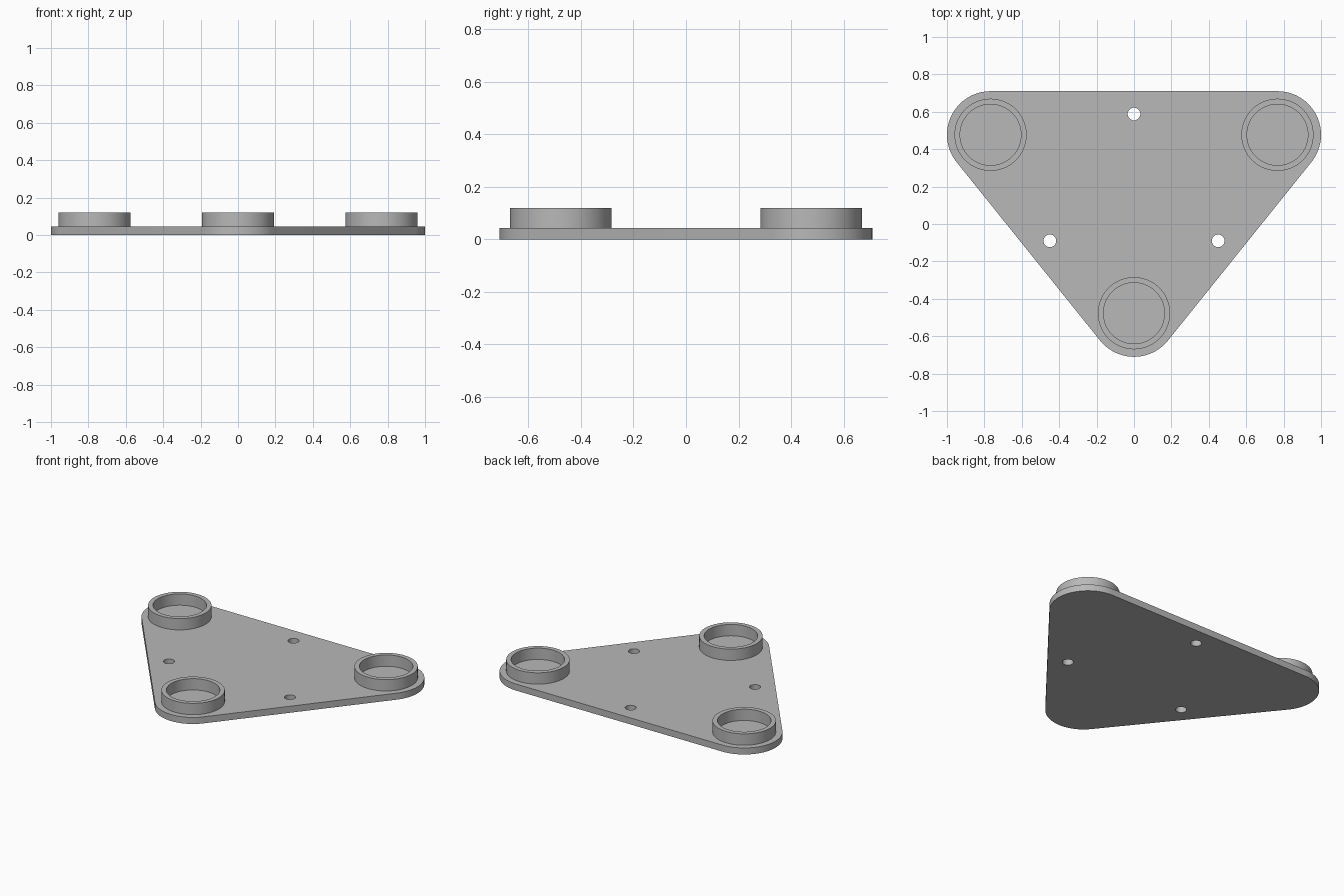
import bpy, bmesh, math
from mathutils import Vector

cube = bpy.data.objects.get("Cube")
if cube:
    bpy.data.objects.remove(cube, do_unlink=True)

PLATE_TOP, RING_TOP = 0.044, 0.12
CORNER_R, RING_OUTER, RING_INNER, HOLE_R = 0.233, 0.193, 0.163, 0.034
# Corner centres, counter-clockwise from the front one
CORNERS = [Vector((0, -0.477)), Vector((0.767, 0.477)), Vector((-0.767, 0.477))]
HOLES = [Vector((0, 0.588)), Vector((0.45, -0.09)), Vector((-0.45, -0.09))]

grey = bpy.data.materials.new("plain_grey")
grey.use_nodes = True
colour = (0.48, 0.48, 0.48, 1)
grey.diffuse_color = colour
grey.node_tree.nodes["Principled BSDF"].inputs["Base Color"].default_value = colour


def arc(centre, radius, start, sweep, steps):
    """Points along an arc, including both ends."""
    return [centre + radius * Vector((math.cos(a), math.sin(a)))
            for a in (start + sweep * i / steps for i in range(steps + 1))]


def circle(centre, radius, steps):
    return arc(centre, radius, 0, math.tau, steps)[:-1]


def rounded_outline(centres, radius):
    """Straight tangents joined by an arc round each centre."""
    points = []
    for i, c in enumerate(centres):
        before = c - centres[i - 1]
        after = centres[(i + 1) % len(centres)] - c
        start = math.atan2(-before.x, before.y)
        end = math.atan2(-after.x, after.y)
        points += arc(c, radius, start, (end - start) % math.tau, 32)
    return points


def slab(name, loops, bottom, top):
    """Solid between two heights; the first loop is the rim, the rest are holes."""
    bm = bmesh.new()
    edges = []
    for loop in loops:
        verts = [bm.verts.new((p.x, p.y, bottom)) for p in loop]
        edges += [bm.edges.new((v, verts[i - 1])) for i, v in enumerate(verts)]
    bmesh.ops.triangle_fill(bm, edges=edges, use_beauty=True, normal=(0, 0, -1))
    grown = bmesh.ops.extrude_face_region(bm, geom=bm.faces[:], use_keep_orig=True)
    moved = [g for g in grown["geom"] if isinstance(g, bmesh.types.BMVert)]
    bmesh.ops.translate(bm, verts=moved, vec=(0, 0, top - bottom))
    bmesh.ops.recalc_face_normals(bm, faces=bm.faces[:])
    mesh = bpy.data.meshes.new(name)
    bm.to_mesh(mesh)
    bm.free()
    mesh.materials.append(grey)
    obj = bpy.data.objects.new(name, mesh)
    bpy.context.collection.objects.link(obj)
    bpy.ops.object.select_all(action="DESELECT")
    obj.select_set(True)
    bpy.context.view_layer.objects.active = obj
    bpy.ops.object.shade_smooth_by_angle(angle=math.radians(30))
    return obj


# Base plate with three screw holes
slab("base_plate",
     [rounded_outline(CORNERS, CORNER_R)] + [circle(h, HOLE_R, 32) for h in HOLES],
     0, PLATE_TOP)

# Raised ring on each corner, seated slightly into the plate
for name, c in zip(("front_ring", "back_left_ring", "back_right_ring"), CORNERS):
    slab(name, [circle(c, RING_OUTER, 72), circle(c, RING_INNER, 72)],
         PLATE_TOP - 0.004, RING_TOP)
